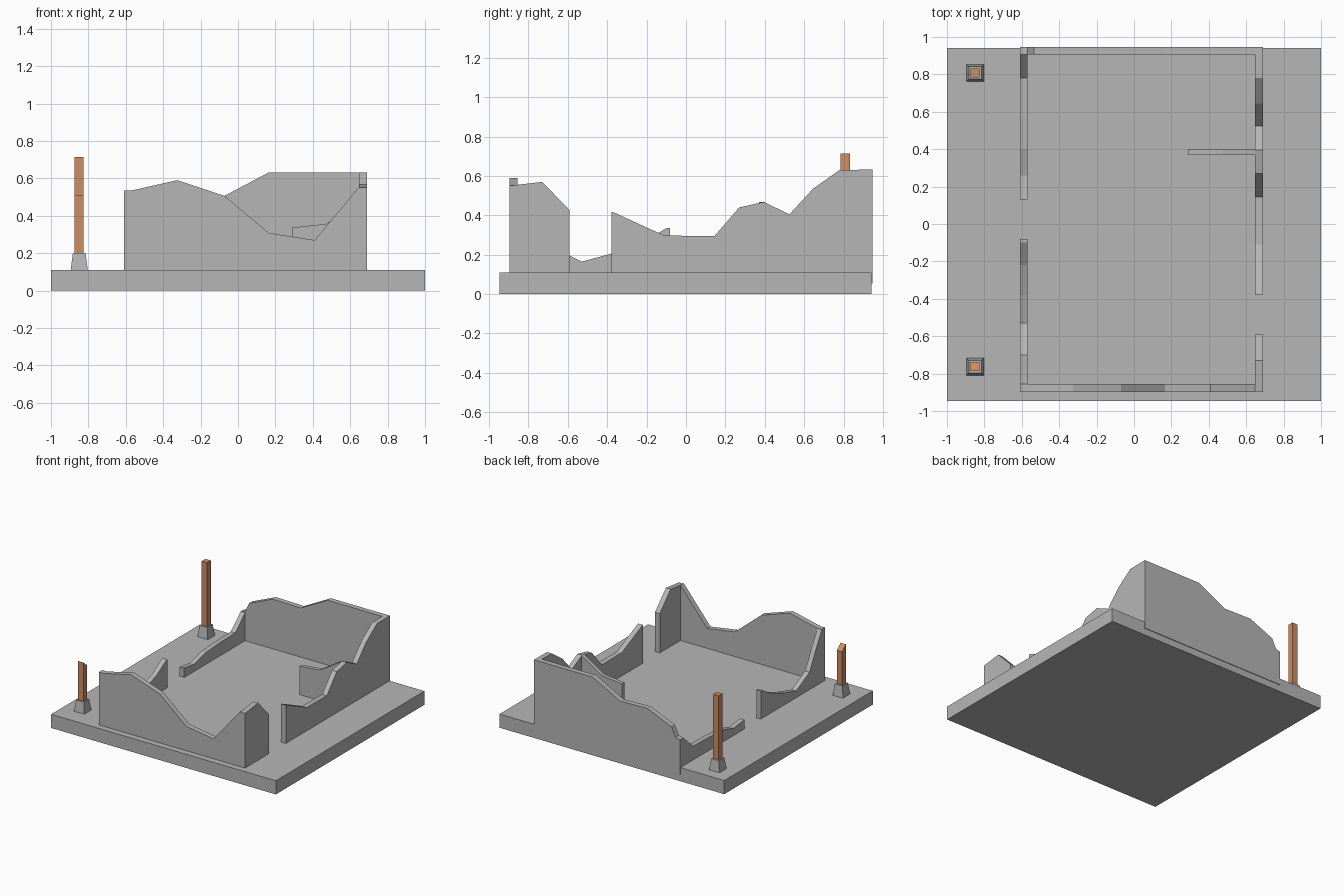
import bpy, bmesh

if "Cube" in bpy.data.objects:
    bpy.data.objects.remove(bpy.data.objects["Cube"])

def material(name, rgb):
    m = bpy.data.materials.new(name)
    m.diffuse_color = (*rgb, 1)
    m.use_nodes = True
    m.node_tree.nodes["Principled BSDF"].inputs["Base Color"].default_value = m.diffuse_color
    return m

GREY = material("stone grey", (0.47, 0.47, 0.47))
WOOD = material("wood orange", (0.62, 0.27, 0.125))
FLOOR, FOOT = 0.11, 0.055   # slab top, buried wall foot

def finish(name, bm, mat):
    bmesh.ops.recalc_face_normals(bm, faces=bm.faces)
    me = bpy.data.meshes.new(name)
    bm.to_mesh(me)
    bm.free()
    me.materials.append(mat)
    ob = bpy.data.objects.new(name, me)
    bpy.context.collection.objects.link(ob)
    return ob

def wall(name, axis, lo, hi, tops):
    """Broken wall along an axis: (position, height) profile, lo..hi thick."""
    bm = bmesh.new()
    def point(a, t, z):
        return (a, t, z) if axis == 'x' else (t, a, z)
    rows = [[bm.verts.new(point(a, t, z)) for t, z in
             ((lo, FOOT), (lo, h), (hi, h), (hi, FOOT))] for a, h in tops]
    for p, q in zip(rows, rows[1:]):
        for i in range(4):
            j = (i + 1) % 4
            bm.faces.new((p[i], p[j], q[j], q[i]))
    bm.faces.new(rows[0])
    bm.faces.new(rows[-1])
    return finish(name, bm, GREY)

def block(name, cx, cy, half0, half1, z0, z_front, z_back, mat):
    """Square block with optional taper and slanted top."""
    bm = bmesh.new()
    signs = ((-1, -1), (1, -1), (1, 1), (-1, 1))
    b = [bm.verts.new((cx + sx * half0, cy + sy * half0, z0)) for sx, sy in signs]
    t = [bm.verts.new((cx + sx * half1, cy + sy * half1, z_front if sy < 0 else z_back))
         for sx, sy in signs]
    bm.faces.new(b)
    bm.faces.new(t)
    for i in range(4):
        j = (i + 1) % 4
        bm.faces.new((b[i], b[j], t[j], t[i]))
    return finish(name, bm, mat)

# Ground slab
bm = bmesh.new()
bmesh.ops.create_cube(bm, size=1)
for v in bm.verts:
    v.co = (v.co.x * 2, v.co.y * 1.889 - 0.0025, (v.co.z + 0.5) * FLOOR)
finish("ground_slab", bm, GREY)

# Front and back walls
wall("front_wall", 'x', -0.897, -0.855,
     [(-0.61, 0.535), (-0.57, 0.535), (-0.325, 0.59), (-0.07, 0.505),
      (0.165, 0.308), (0.41, 0.27), (0.648, 0.555)])
wall("back_wall", 'x', 0.905, 0.947,
     [(-0.61, 0.335), (-0.57, 0.345), (-0.535, 0.42), (-0.325, 0.51),
      (-0.075, 0.505), (0.165, 0.632), (0.69, 0.632)])

# Right wall, split by a doorway
wall("right_wall_front", 'y', 0.648, 0.69,
     [(-0.897, 0.55), (-0.73, 0.57), (-0.592, 0.427)])
wall("right_wall_back", 'y', 0.648, 0.69,
     [(-0.378, 0.417), (-0.36, 0.412), (-0.11, 0.297), (0.145, 0.295),
      (0.27, 0.44), (0.395, 0.468), (0.525, 0.405), (0.645, 0.535),
      (0.78, 0.63), (0.905, 0.632)])

# Left wall, split by a doorway
wall("left_wall_front", 'y', -0.61, -0.57,
     [(-0.855, 0.53), (-0.78, 0.40), (-0.70, 0.25), (-0.53, 0.165),
      (-0.38, 0.205), (-0.22, 0.262), (-0.10, 0.335), (-0.08, 0.335)])
wall("left_wall_back", 'y', -0.61, -0.57,
     [(0.13, 0.185), (0.26, 0.168), (0.40, 0.205), (0.58, 0.216),
      (0.78, 0.22), (0.905, 0.335)])

# Inner partition stub
wall("inner_partition", 'x', 0.37, 0.402,
     [(0.288, 0.337), (0.47, 0.356), (0.648, 0.468)])

# Wooden posts on tapered footings
for label, y, zf, zb in (("front", -0.763, 0.512, 0.47), ("back", 0.808, 0.715, 0.715)):
    block(label + "_post_footing", -0.849, y, 0.047, 0.034, FLOOR - 0.01, 0.2, 0.2, GREY)
    block(label + "_post", -0.849, y, 0.024, 0.024, 0.19, zf, zb, WOOD)
